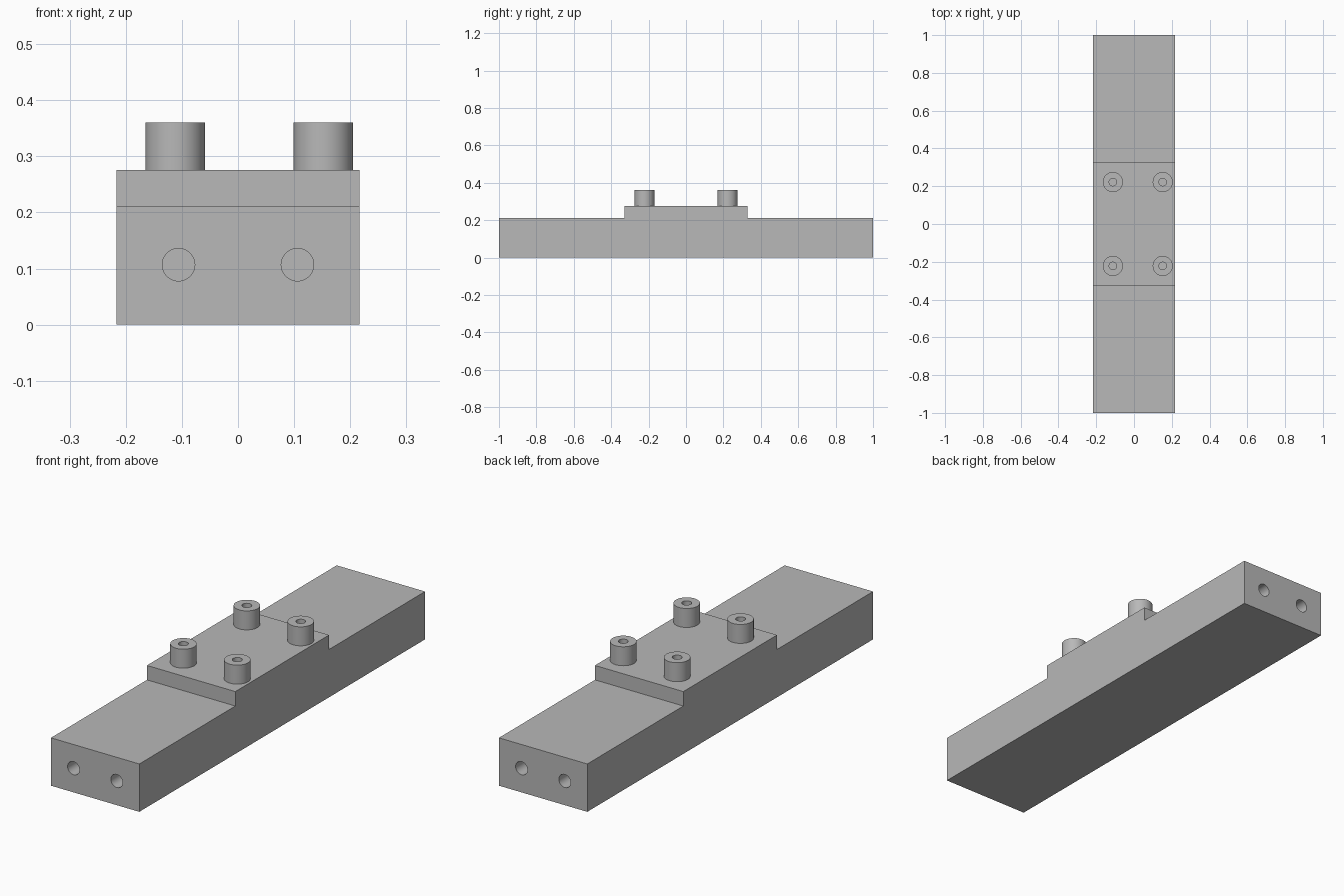
import bpy, bmesh, math
from mathutils import Vector

cube = bpy.data.objects.get("Cube")
if cube:
    bpy.data.objects.remove(cube, do_unlink=True)

HALF_W, BASE_Z, PAD_Z, PAD_Y = 0.2165, 0.212, 0.276, 0.328
POST_TOP, POST_R, BORE_R = 0.36, 0.053, 0.02
HOLE_R, HOLE_X, HOLE_Z, HOLE_DEPTH = 0.029, 0.106, 0.107, 0.25

grey = bpy.data.materials.new("plain grey")
grey.use_nodes = True
colour = (0.48, 0.48, 0.48, 1)
grey.diffuse_color = colour
grey.node_tree.nodes["Principled BSDF"].inputs["Base Color"].default_value = colour


def make_object(name, bm):
    bmesh.ops.recalc_face_normals(bm, faces=bm.faces)
    mesh = bpy.data.meshes.new(name)
    bm.to_mesh(mesh)
    bm.free()
    mesh.materials.append(grey)
    obj = bpy.data.objects.new(name, mesh)
    bpy.context.collection.objects.link(obj)
    return obj


def activate(obj):
    bpy.ops.object.select_all(action='DESELECT')
    obj.select_set(True)
    bpy.context.view_layer.objects.active = obj


# Body: stepped side profile extruded across the width
profile = [(-1, 0), (1, 0), (1, BASE_Z), (PAD_Y, BASE_Z), (PAD_Y, PAD_Z),
           (-PAD_Y, PAD_Z), (-PAD_Y, BASE_Z), (-1, BASE_Z)]
bm = bmesh.new()
side = bm.faces.new([bm.verts.new((-HALF_W, y, z)) for y, z in profile])
extruded = bmesh.ops.extrude_face_region(bm, geom=[side])["geom"]
bmesh.ops.translate(bm, vec=(2 * HALF_W, 0, 0),
                    verts=[v for v in extruded if isinstance(v, bmesh.types.BMVert)])
body = make_object("rail_body", bm)

# Blind round holes in both ends
for end in (-1, 1):
    for x in (-HOLE_X, HOLE_X):
        bpy.ops.mesh.primitive_cylinder_add(
            vertices=48, radius=HOLE_R, depth=2 * HOLE_DEPTH,
            location=(x, end, HOLE_Z), rotation=(math.pi / 2, 0, 0))
        cutter = bpy.context.object
        cutter.name = "end_hole_cutter"
        cutter.hide_render = True
        cutter.data.materials.append(grey)
        activate(body)
        cut = body.modifiers.new("end hole", 'BOOLEAN')
        cut.operation = 'DIFFERENCE'
        cut.solver = 'EXACT'
        cut.object = cutter
        bpy.ops.object.modifier_apply(modifier=cut.name)
        bpy.data.objects.remove(cutter, do_unlink=True)
activate(body)
bpy.ops.object.shade_smooth_by_angle(angle=math.radians(30))


# Hollow posts, lathed from a short wall profile
def add_post(name, x, y):
    bm = bmesh.new()
    wall = [(POST_R, PAD_Z), (POST_R, POST_TOP), (BORE_R, POST_TOP), (BORE_R, PAD_Z)]
    verts = [bm.verts.new((x + r, y, z)) for r, z in wall]
    edges = [bm.edges.new(pair) for pair in zip(verts, verts[1:])]
    bmesh.ops.spin(bm, geom=verts + edges, cent=Vector((x, y, 0)), axis=(0, 0, 1),
                   angle=math.tau, steps=48, use_merge=True)
    bmesh.ops.remove_doubles(bm, verts=bm.verts, dist=0.0001)
    activate(make_object(name, bm))
    bpy.ops.object.shade_smooth_by_angle(angle=math.radians(30))


for row, y in (("front", -0.222), ("back", 0.222)):
    for hand, x in (("right", -0.112), ("left", 0.152)):
        add_post(f"{row}_{hand}_post", x, y)
